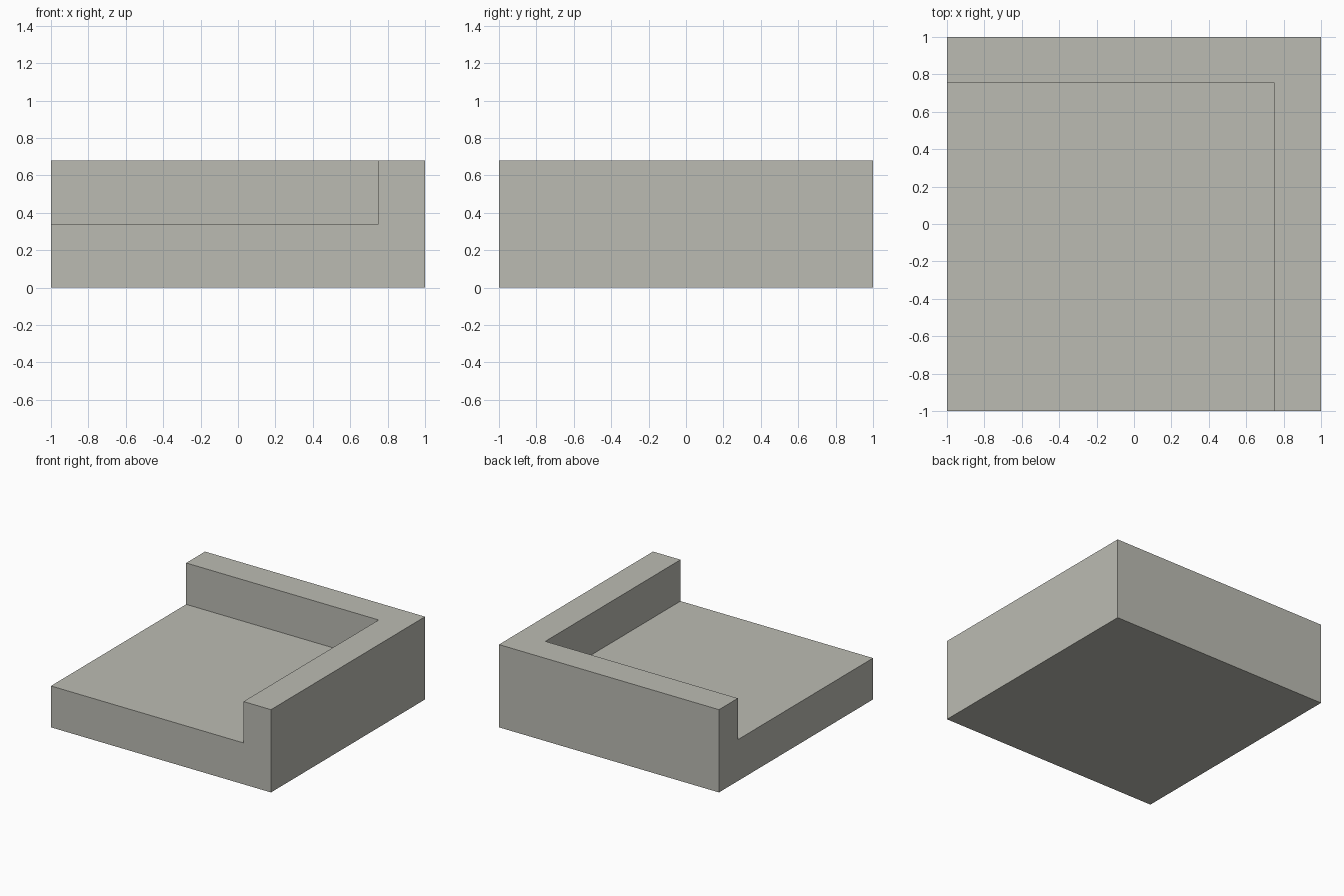
import bpy

default = bpy.data.objects.get("Cube")
if default:
    bpy.data.objects.remove(default, do_unlink=True)

HEIGHT, FLOOR = 0.68, 0.34
INNER_X, INNER_Y = 0.75, 0.755

# Single warm grey finish
grey = bpy.data.materials.new("warm_grey")
grey.use_nodes = True
colour = (0.5, 0.5, 0.45, 1)
grey.diffuse_color = colour
grey.node_tree.nodes["Principled BSDF"].inputs["Base Color"].default_value = colour


def box(name, low, high):
    """Box spanning two opposite corners."""
    centre = [(a + b) / 2 for a, b in zip(low, high)]
    bpy.ops.mesh.primitive_cube_add(size=1, location=centre)
    obj = bpy.context.object
    obj.name = name
    obj.scale = [b - a for a, b in zip(low, high)]
    bpy.ops.object.transform_apply(location=True, rotation=False, scale=True)
    obj.data.materials.append(grey)
    return obj


# Solid block, with the open corner cut away to leave a floor and two walls
block = box("corner_block", (-1, -1, 0), (1, 1, HEIGHT))
cutter = box("corner_cutter", (-2, -2, FLOOR), (INNER_X, INNER_Y, 1))
cutter.hide_render = True

cut = block.modifiers.new("open_corner", "BOOLEAN")
cut.operation = "DIFFERENCE"
cut.solver = "EXACT"
cut.object = cutter
bpy.context.view_layer.objects.active = block
bpy.ops.object.modifier_apply(modifier=cut.name)
bpy.data.objects.remove(cutter, do_unlink=True)
